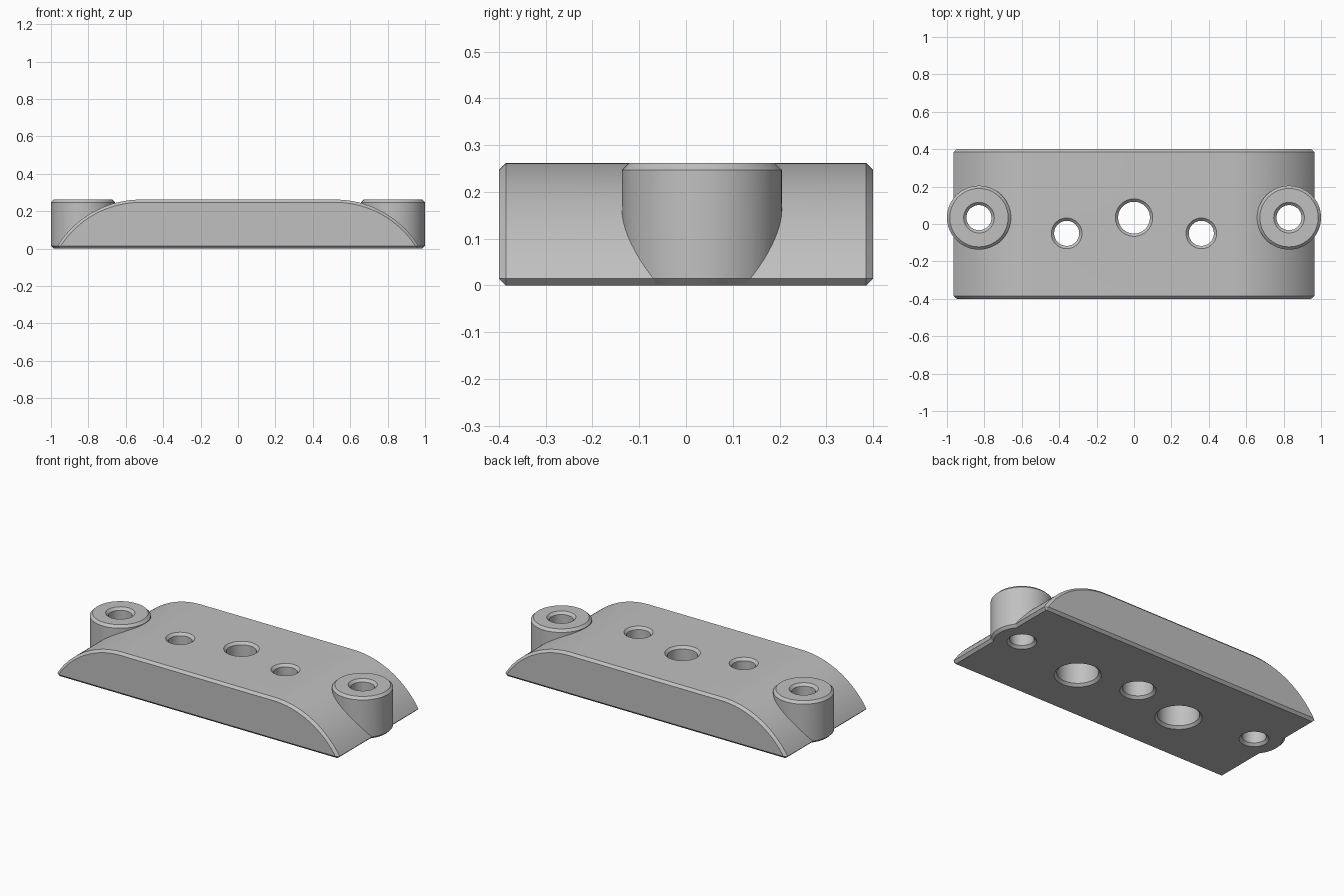
import bpy, bmesh
from math import sin, cos, asin, sqrt, tau

if "Cube" in bpy.data.objects:
    bpy.data.objects.remove(bpy.data.objects["Cube"])

HEIGHT = 0.262       # top of plate and bosses
HALF_X, HALF_Y = 0.965, 0.4
FLAT = 0.52          # half length of the flat top
CH = 0.015           # chamfer on every edge
BOSS_X, BOSS_Y, BOSS_R = 0.829, 0.034, 0.171

grey = bpy.data.materials.new("plain grey")
grey.use_nodes = True
grey.diffuse_color = (0.53, 0.53, 0.53, 1)
grey.node_tree.nodes["Principled BSDF"].inputs["Base Color"].default_value = grey.diffuse_color


def make_object(name, bm):
    bmesh.ops.recalc_face_normals(bm, faces=bm.faces)
    mesh = bpy.data.meshes.new(name)
    bm.to_mesh(mesh)
    bm.free()
    mesh.materials.append(grey)
    obj = bpy.data.objects.new(name, mesh)
    bpy.context.collection.objects.link(obj)
    return obj


def revolve(name, x, y, profile, sides=64):
    """Closed turned solid from (radius, z) points listed bottom to top."""
    bm = bmesh.new()
    rings = [[bm.verts.new((x + r * cos(tau * i / sides), y + r * sin(tau * i / sides), z))
              for i in range(sides)] for r, z in profile]
    for low, high in zip(rings, rings[1:]):
        for i in range(sides):
            j = (i + 1) % sides
            bm.faces.new((low[i], low[j], high[j], high[i]))
    bm.faces.new(rings[0][::-1])
    bm.faces.new(rings[-1])
    return make_object(name, bm)


def combine(target, tool, operation):
    mod = target.modifiers.new(operation.lower(), "BOOLEAN")
    mod.operation, mod.object, mod.solver = operation, tool, "EXACT"
    bpy.context.view_layer.objects.active = target
    bpy.ops.object.modifier_apply(modifier=mod.name)
    bpy.data.objects.remove(tool)


# Plate: flat top rolling down to thin ends, hull of full and inset sections
drop = HEIGHT - CH
run = HALF_X - FLAT
radius = (run * run + drop * drop) / (2 * drop)
centre_z = HEIGHT - radius


def arc(r, steps=28):
    rise = CH - centre_z
    end = asin(sqrt(r * r - rise * rise) / r)
    return [(FLAT + r * sin(end * i / steps), centre_z + r * cos(end * i / steps))
            for i in range(steps + 1)]


full = arc(radius) + [(HALF_X - CH, 0)]
inset = arc(radius - CH)
bm = bmesh.new()
for section, depth in ((full, HALF_Y - CH), (inset, HALF_Y)):
    for x, z in section:
        for sx in (-1, 1):
            for sy in (-1, 1):
                bm.verts.new((sx * x, sy * depth, z))
bmesh.ops.convex_hull(bm, input=bm.verts)
bmesh.ops.dissolve_limit(bm, angle_limit=0.005, verts=bm.verts, edges=bm.edges)
plate = make_object("mounting_plate", bm)

# Round bosses at both ends
for side in (-1, 1):
    boss = revolve("boss", side * BOSS_X, BOSS_Y,
                   [(BOSS_R - CH, 0), (BOSS_R, CH), (BOSS_R, HEIGHT - CH), (BOSS_R - CH, HEIGHT)])
    combine(plate, boss, "UNION")


# Chamfered through holes, some with a wide recess from below
def drill(x, y, r, recess=None, depth=0.16):
    out = 0.05
    low = recess or r
    profile = [(low + CH + out, -out), (low, CH)]
    if recess:
        profile += [(recess, depth), (r, depth)]
    profile += [(r, HEIGHT - CH), (r + CH + out, HEIGHT + out)]
    combine(plate, revolve("hole_cutter", x, y, profile), "DIFFERENCE")


drill(0, BOSS_Y, 0.085)
for side in (-1, 1):
    drill(side * BOSS_X, BOSS_Y, 0.067)
    drill(side * 0.36, -0.05, 0.067, recess=0.115)

bpy.ops.object.select_all(action="DESELECT")
plate.select_set(True)
bpy.context.view_layer.objects.active = plate
bpy.ops.object.shade_smooth_by_angle(angle=0.4)
